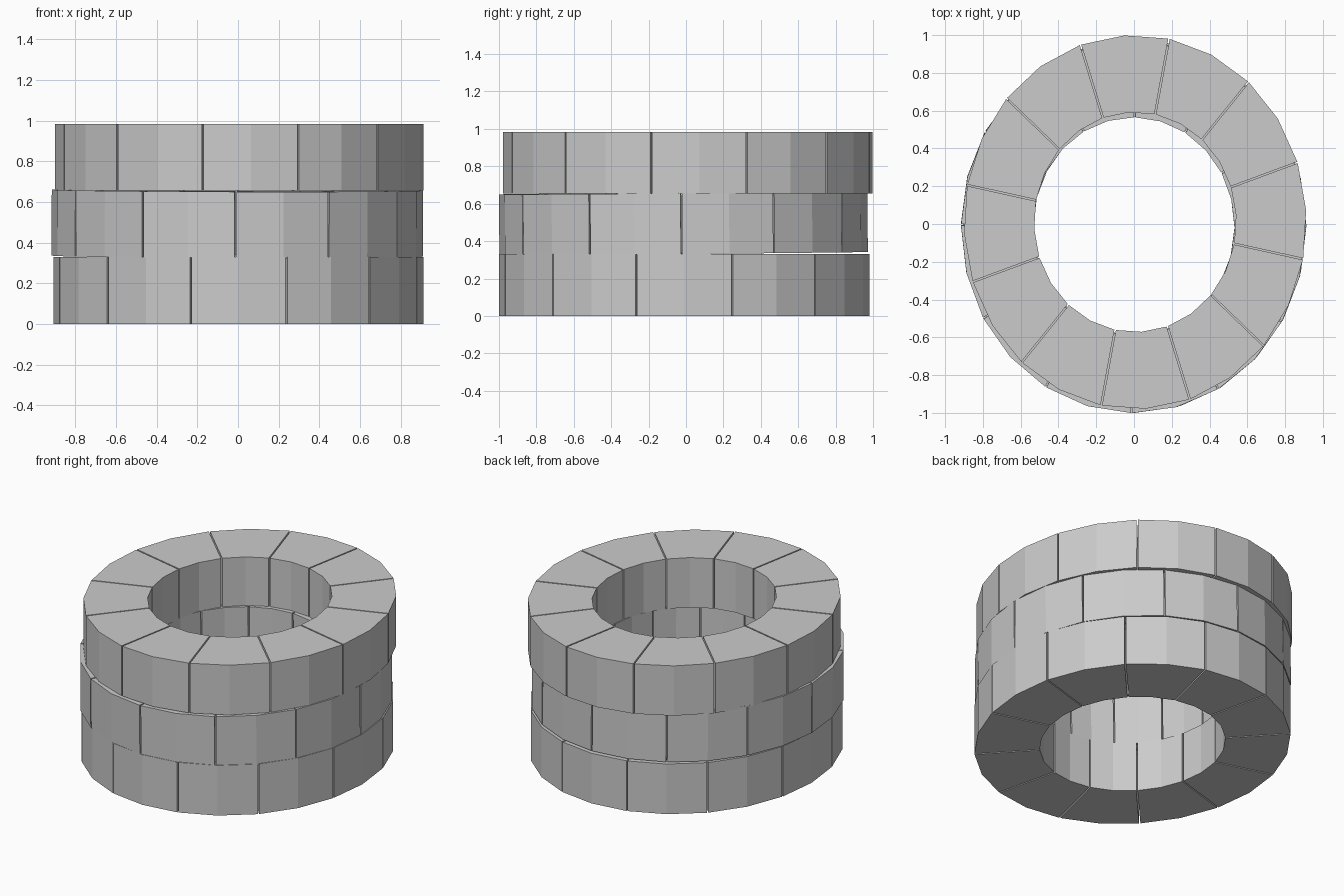
import bpy, bmesh, math
from mathutils import Vector, Euler

if "Cube" in bpy.data.objects:
    bpy.data.objects.remove(bpy.data.objects["Cube"])

BLOCKS = 12          # stones per course
SEGS = 2             # facets per stone
GAP = 0.004          # half of the joint width


def stone(bm, start, outer, inner, half_h):
    """One curved stone: a wedge of the oval ring with narrow joints at both ends."""
    step = 2 * math.pi / BLOCKS
    sections = []
    for i in range(SEGS + 1):
        a = start + step * i / SEGS
        section = []
        for radii, z in ((inner, -half_h), (outer, -half_h), (outer, half_h), (inner, half_h)):
            p = Vector((radii[0] * math.cos(a), radii[1] * math.sin(a), z))
            tangent = Vector((-radii[0] * math.sin(a), radii[1] * math.cos(a), 0)).normalized()
            if i == 0:
                p += tangent * GAP
            elif i == SEGS:
                p -= tangent * GAP
            section.append(bm.verts.new(p))
        sections.append(section)
    for s, t in zip(sections, sections[1:]):
        for k in range(4):
            n = (k + 1) % 4
            bm.faces.new((s[k], s[n], t[n], t[k]))
    bm.faces.new(sections[0])
    bm.faces.new(sections[-1][::-1])


def course(name, centre, height, turn, outer, inner, tilt=(0, 0)):
    """A full ring of stones, joints offset by the given turn."""
    bm = bmesh.new()
    for i in range(BLOCKS):
        stone(bm, math.radians(turn + 360 / BLOCKS * i), outer, inner, height / 2)
    bmesh.ops.recalc_face_normals(bm, faces=bm.faces)
    mesh = bpy.data.meshes.new(name)
    bm.to_mesh(mesh)
    bm.free()
    ob = bpy.data.objects.new(name, mesh)
    ob.location = centre
    ob.rotation_euler = Euler((math.radians(tilt[0]), math.radians(tilt[1]), 0))
    bpy.context.collection.objects.link(ob)


# Three stacked courses; the middle one sits slightly askew
course("bottom_course", (0.003, -0.01, 0.165), 0.33, 15, (0.91, 0.99), (0.535, 0.58))
course("middle_course", (-0.003, -0.014, 0.496), 0.325, -0.6, (0.913, 0.985), (0.535, 0.58), (0.5, 0.15))
course("top_course", (0.006, 0.01, 0.819), 0.328, 18.6, (0.907, 0.99), (0.535, 0.582))
